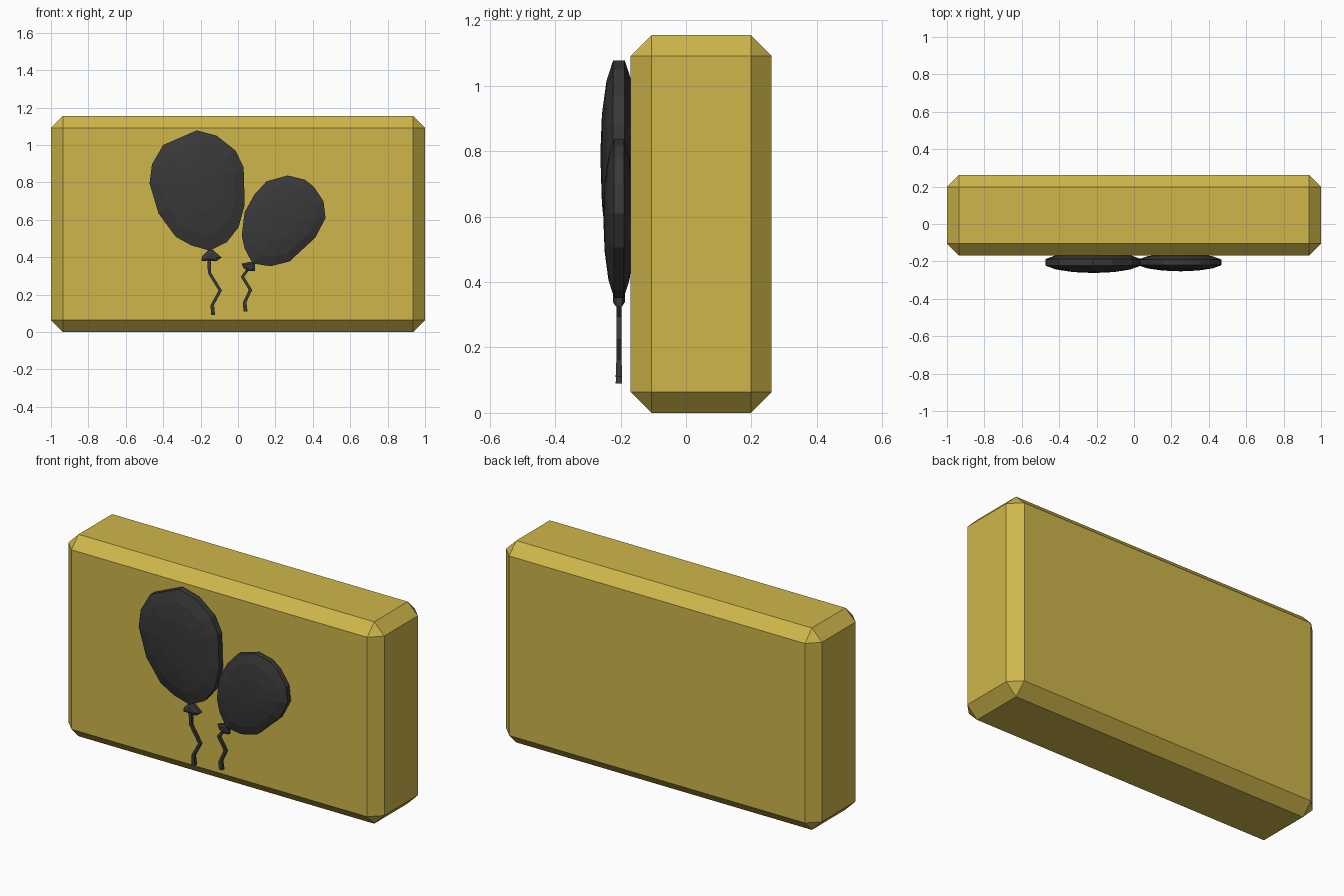
import bpy, bmesh, math
from mathutils import Vector

if "Cube" in bpy.data.objects:
    bpy.data.objects.remove(bpy.data.objects["Cube"])


def material(name, color):
    m = bpy.data.materials.new(name)
    m.diffuse_color = (*color, 1)
    m.use_nodes = True
    m.node_tree.nodes["Principled BSDF"].inputs["Base Color"].default_value = m.diffuse_color
    return m


GOLD = material("gold", (0.62, 0.47, 0.07))
DARK = material("charcoal", (0.04, 0.04, 0.04))
Y = -0.205  # mid plane of the relief


def finish(bm, name, mat):
    bmesh.ops.recalc_face_normals(bm, faces=bm.faces[:])
    me = bpy.data.meshes.new(name)
    bm.to_mesh(me)
    bm.free()
    me.materials.append(mat)
    ob = bpy.data.objects.new(name, me)
    bpy.context.collection.objects.link(ob)
    return ob


def bridge(bm, a, b):
    n = len(a)
    for i in range(n):
        j = (i + 1) % n
        bm.faces.new((a[i], a[j], b[j], b[i]))


def balloon(name, outline, centre, depth):
    """Flattened dome on both sides of an outline, built as shrinking rings."""
    bm = bmesh.new()
    cx, cz = centre
    rings = []
    for deg in (-66, -42, -18, 18, 42, 66):
        a = math.radians(deg)
        s = math.cos(a) / math.cos(math.radians(18))
        rings.append([bm.verts.new((cx + (x - cx) * s, Y + depth * math.sin(a),
                                    cz + (z - cz) * s)) for x, z in outline])
    for a, b in zip(rings, rings[1:]):
        bridge(bm, a, b)
    for ring, side in ((rings[0], -1), (rings[-1], 1)):
        tip = bm.verts.new((cx, Y + side * depth, cz))
        for i in range(len(ring)):
            bm.faces.new((ring[i], ring[(i + 1) % len(ring)], tip))
    finish(bm, name, DARK)


def knot(name, outline, half=0.018):
    """Flared knot: a small plate, thinner at its rim."""
    bm = bmesh.new()
    c = sum((Vector(p) for p in outline), Vector((0, 0))) / len(outline)
    rings = [[bm.verts.new((c.x + (x - c.x) * s, Y + y, c.y + (z - c.y) * s))
              for x, z in outline]
             for s, y in ((0.5, -half), (1, -half / 2), (1, half / 2), (0.5, half))]
    for a, b in zip(rings, rings[1:]):
        bridge(bm, a, b)
    bm.faces.new(rings[0])
    bm.faces.new(rings[-1])
    finish(bm, name, DARK)


def string(name, path, width=0.009, half=0.008):
    """Zigzag cord with a square section, spreading at the end."""
    bm = bmesh.new()
    rings = []
    for i, (x, z) in enumerate(path):
        k = 1.25 if i == len(path) - 1 else 1
        w, h = width * k, half * k
        rings.append([bm.verts.new((x + dx * w, Y + dy * h, z))
                      for dx, dy in ((-1, -1), (1, -1), (1, 1), (-1, 1))])
    for a, b in zip(rings, rings[1:]):
        bridge(bm, a, b)
    bm.faces.new(rings[0])
    bm.faces.new(rings[-1])
    finish(bm, name, DARK)


# Chamfered slab
bm = bmesh.new()
bmesh.ops.create_cube(bm, size=1)
for v in bm.verts:
    v.co = Vector((v.co.x * 2, v.co.y * 0.431 + 0.0465, (v.co.z + 0.5) * 1.155))
bmesh.ops.bevel(bm, geom=bm.edges[:], offset=0.064, segments=1,
                affect='EDGES', profile=0.5)
finish(bm, "slab", GOLD)

# Large balloon
balloon("large_balloon", [
    (-0.22, 1.078), (-0.115, 1.05), (-0.013, 0.97), (0.03, 0.88), (0.036, 0.68),
    (0.003, 0.56), (-0.06, 0.48), (-0.15, 0.435), (-0.25, 0.463), (-0.334, 0.51),
    (-0.425, 0.634), (-0.473, 0.794), (-0.46, 0.896), (-0.40, 1.0)],
    (-0.215, 0.79), 0.057)
knot("large_knot", [(-0.147, 0.45), (-0.193, 0.405), (-0.195, 0.38),
                    (-0.15, 0.382), (-0.117, 0.378), (-0.087, 0.398)])
string("large_string", [(-0.155, 0.395), (-0.152, 0.315), (-0.095, 0.222),
                        (-0.137, 0.145), (-0.134, 0.09)])

# Small balloon
balloon("small_balloon", [
    (0.265, 0.837), (0.356, 0.815), (0.404, 0.778), (0.457, 0.70), (0.468, 0.61),
    (0.414, 0.505), (0.275, 0.377), (0.174, 0.352), (0.078, 0.366), (0.035, 0.447),
    (0.02, 0.516), (0.035, 0.64), (0.088, 0.735), (0.152, 0.805)],
    (0.25, 0.60), 0.048)
knot("small_knot", [(0.02, 0.365), (0.06, 0.375), (0.092, 0.375),
                    (0.09, 0.325), (0.06, 0.325), (0.03, 0.34)])
string("small_string", [(0.06, 0.345), (0.024, 0.295), (0.067, 0.225),
                        (0.036, 0.16), (0.04, 0.11)])
